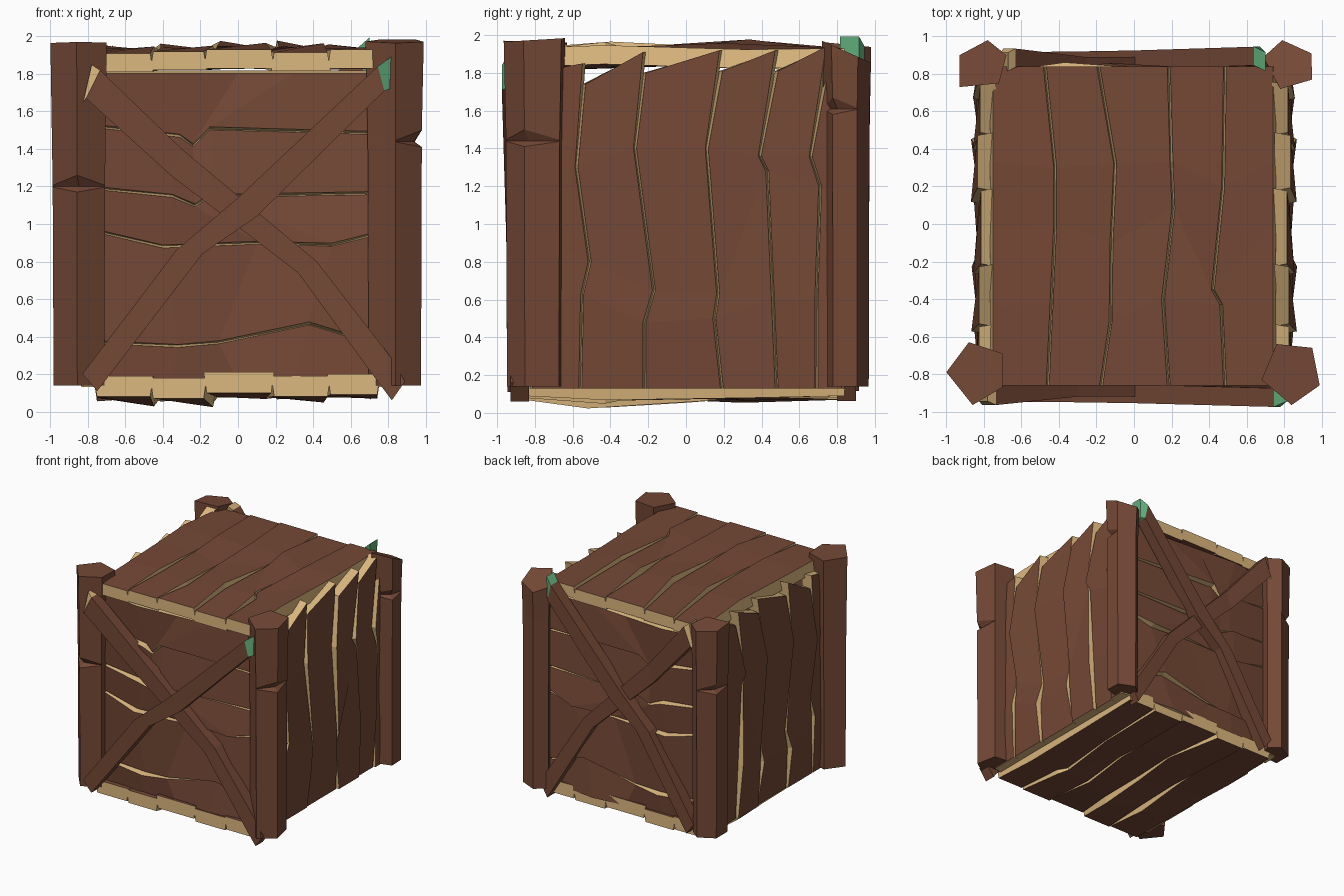
import bpy, bmesh, random

if "Cube" in bpy.data.objects:
    bpy.data.objects.remove(bpy.data.objects["Cube"])
random.seed(4)


def material(name, col):
    m = bpy.data.materials.new(name)
    m.diffuse_color = (*col, 1)
    m.use_nodes = True
    m.node_tree.nodes["Principled BSDF"].inputs["Base Color"].default_value = m.diffuse_color
    return m


BROWN = material("brown_wood", (0.178, 0.066, 0.037))
TAN = material("pale_cut_wood", (0.72, 0.48, 0.21))
GREEN = material("green_end", (0.12, 0.42, 0.20))


def finish(name, bm, mats):
    bmesh.ops.recalc_face_normals(bm, faces=bm.faces)
    me = bpy.data.meshes.new(name)
    bm.to_mesh(me)
    bm.free()
    for m in mats:
        me.materials.append(m)
    ob = bpy.data.objects.new(name, me)
    bpy.context.collection.objects.link(ob)
    return ob


# Bent board: two edge lines (t, w), outer heights per side, mapped to space by fn.
# flare widens the inner face; tip_start / tip_end colour the first or last segment.
def board(name, lo, hi, hlo, hhi, th, fn, mats, sides=1, start=1, end=1, flare=0.0,
          tip_start=0, tip_end=0):
    bm = bmesh.new()
    rings = []
    for a, b, ha, hb in zip(lo, hi, hlo, hhi):
        pts = [(*a, ha), (*b, hb), (b[0], b[1] + flare, hb - th), (a[0], a[1] - flare, ha - th)]
        rings.append([bm.verts.new(fn(*p)) for p in pts])
    for i, (r, s) in enumerate(zip(rings, rings[1:])):
        tip = tip_start if i == 0 else tip_end if i == len(rings) - 2 else 0
        for k in range(4):
            n = (k + 1) % 4
            f = bm.faces.new((r[k], r[n], s[n], s[k]))
            f.material_index = tip or (sides if k % 2 else 0)
    bm.faces.new(rings[0]).material_index = start
    bm.faces.new(rings[-1]).material_index = end
    return finish(name, bm, mats)


# Wall of boards between shared ragged edge lines, each bulging by its own amount
def wall(name, edges, fn, th, amp1, amp3, slant=0.0, lift=(0,) * 6, gain=(1,) * 6):
    g = 0.008
    for i in range(len(edges) - 1):
        lo = [(t, w + g) for t, w in edges[i]]
        hi = [(t, w - g) for t, w in edges[i + 1]]
        hi[-1] = (hi[-1][0] + slant, hi[-1][1])
        r = [random.uniform(0.85, 1) * gain[i] for _ in range(2)]
        e = lift[i]
        hlo = [e, 0.1 * amp1 * gain[i], 0.45 * amp3 * gain[i], amp3 * r[0], e]
        hhi = [e, amp1 * r[1], 0.45 * amp1 * gain[i], 0.1 * amp3 * gain[i], e]
        board(f"{name}_{i + 1}", lo, hi, hlo, hhi, th, fn, [BROWN, TAN], flare=0.016)


def straight(a, b, w):
    return [(a + (b - a) * k, w) for k in (0, 0.25, 0.5, 0.7, 1)]


# Top and bottom boards run front to back
top_edges = [
    straight(-0.86, 0.84, -0.76),
    [(-0.86, -0.46), (-0.43, -0.44), (0, -0.42), (0.3, -0.42), (0.84, -0.475)],
    [(-0.86, -0.175), (-0.52, -0.125), (-0.1, -0.12), (0.32, -0.1), (0.84, -0.19)],
    [(-0.86, 0.185), (-0.4, 0.155), (0.08, 0.21), (0.33, 0.2), (0.84, 0.185)],
    [(-0.86, 0.485), (-0.43, 0.465), (-0.35, 0.42), (0.2, 0.475), (0.84, 0.485)],
    straight(-0.86, 0.84, 0.75)]
wall("top_board", top_edges, lambda t, w, h: (w, t, 1.92 + h), 0.1, 0.05, 0.065,
     lift=(-0.01, 0, 0.01, -0.005, 0.01), gain=(0.6, 0.7, 1, 0.9, 0.6))
wall("bottom_board", top_edges, lambda t, w, h: (w, t, 0.08 - h), 0.11, 0.065, 0.03,
     lift=(0, 0.01, -0.02, 0.0, -0.01), gain=(0.9, 1, 0.2, 0.5, 0.2))

# Side boards stand upright with slanted tops
side_edges = [
    straight(0.13, 1.80, -0.82),
    [(0.13, -0.56), (0.63, -0.55), (0.8, -0.51), (1.3, -0.58), (1.74, -0.54)],
    [(0.13, -0.22), (0.48, -0.22), (0.65, -0.17), (1.4, -0.27), (1.80, -0.22)],
    [(0.13, 0.19), (0.5, 0.15), (0.63, 0.17), (1.4, 0.11), (1.81, 0.185)],
    [(0.13, 0.48), (0.6, 0.46), (1.28, 0.43), (1.36, 0.39), (1.81, 0.48)],
    [(0.13, 0.69), (0.6, 0.69), (1.2, 0.71), (1.36, 0.66), (1.83, 0.75)],
    straight(0.13, 1.8, 0.83)]
for side, s in (("right", 1), ("left", -1)):
    wall(side + "_board", side_edges, lambda t, w, h: (s * (0.825 + h), w, t),
         0.085, 0.045, 0.045, slant=0.11, lift=(0, 0, -0.01, 0.01, -0.005, 0.01),
         gain=(0.6, 1, 0.7, 1, 0.8, 0.8))

# Front and back boards lie across
front_edges = [
    straight(-0.74, 0.74, 0.15),
    [(-0.74, 0.37), (-0.32, 0.35), (-0.1, 0.37), (0.38, 0.47), (0.74, 0.36)],
    [(-0.74, 0.96), (-0.4, 0.88), (0.1, 0.9), (0.5, 0.89), (0.74, 0.95)],
    [(-0.74, 1.19), (-0.35, 1.15), (-0.23, 1.10), (-0.15, 1.15), (0.74, 1.165)],
    [(-0.74, 1.52), (-0.31, 1.47), (-0.24, 1.42), (-0.15, 1.51), (0.74, 1.485)],
    straight(-0.74, 0.74, 1.81)]
for side, s in (("front", -1), ("back", 1)):
    wall(side + "_board", front_edges, lambda t, w, h: (t, s * (0.81 + h), w), 0.08, 0.055, 0.055)

# Crossed braces with coloured, chamfered upper ends
fall_lo = [(-0.825, 1.65), (-0.81, 1.67), (-0.36, 1.26), (0.32, 0.74), (0.73, 0.18), (0.82, 0.06)]
fall_hi = [(-0.78, 1.85), (-0.735, 1.82), (-0.30, 1.40), (0.42, 0.80), (0.83, 0.27), (0.89, 0.16)]
rise_lo = [(-0.75, 0.11), (-0.19, 0.84), (0.10, 1.04), (0.78, 1.71), (0.81, 1.72)]
rise_hi = [(-0.83, 0.20), (-0.33, 0.86), (0.0, 1.14), (0.745, 1.84), (0.815, 1.89)]
for side, s, kx, kz, d in (("front", -1, 1, 1, 0.0), ("back", 1, 0.86, 1.055, -0.03)):
    fn = lambda t, w, h: (t * kx, s * (h + d), w * kz)
    fall_h = [0.945, 0.965, 0.92, 0.92, 0.93, 0.93]
    rise_h = [0.945, 0.95, 0.955, 0.975, 0.945]
    board(side + "_falling_brace", fall_lo, fall_hi, fall_h, fall_h, 0.10, fn,
          [BROWN, TAN, GREEN], 0, 1, 0, tip_start=1)
    board(side + "_rising_brace", rise_lo, rise_hi, rise_h, rise_h, 0.10, fn,
          [BROWN, TAN, GREEN], 0, 0, 2, tip_end=2)


# Five-sided corner post with one chopped notch
def post(name, ring, notch_z, corner, top, tilt):
    cx = sum(p[0] for p in ring) / 5
    cy = sum(p[1] for p in ring) / 5
    bm = bmesh.new()
    rows = []
    for z, scale, dent in ((0.14, 0.9, 0), (notch_z - 0.03, 0.93, 0), (notch_z, 0.93, 0.3),
                           (notch_z + 0.06, 0.93, 0), (top, 1.0, 0)):
        row = []
        for k, (x, y) in enumerate(ring):
            f = scale - (dent if k == corner else 0)
            zz = z - ((y - cy) * tilt if z == top else 0)
            if z != top and z > 0.2 and k != corner:
                zz = notch_z + (z - notch_z) * 0.1
            row.append(bm.verts.new((cx + (x - cx) * f, cy + (y - cy) * f, zz)))
        rows.append(row)
    for r, s in zip(rows, rows[1:]):
        for k in range(5):
            n = (k + 1) % 5
            bm.faces.new((r[k], r[n], s[n], s[k]))
    bm.faces.new(rows[0])
    bm.faces.new(rows[-1])
    finish(name, bm, [BROWN])


post("front_left_post", [(-1.0, -0.79), (-0.88, -0.63), (-0.70, -0.69), (-0.70, -0.87), (-0.86, -0.965)],
     1.20, 4, 1.965, 0.03)
post("front_right_post", [(0.68, -0.83), (0.76, -0.64), (0.95, -0.66), (0.99, -0.86), (0.84, -0.965)],
     1.44, 3, 1.975, -0.06)
post("back_right_post", [(0.69, 0.89), (0.79, 0.98), (0.945, 0.91), (0.95, 0.77), (0.78, 0.72)],
     1.61, 3, 1.91, 0.45)
post("back_left_post", [(-0.93, 0.90), (-0.78, 0.98), (-0.68, 0.90), (-0.72, 0.75), (-0.93, 0.73)],
     1.42, 0, 1.95, 0.1)
